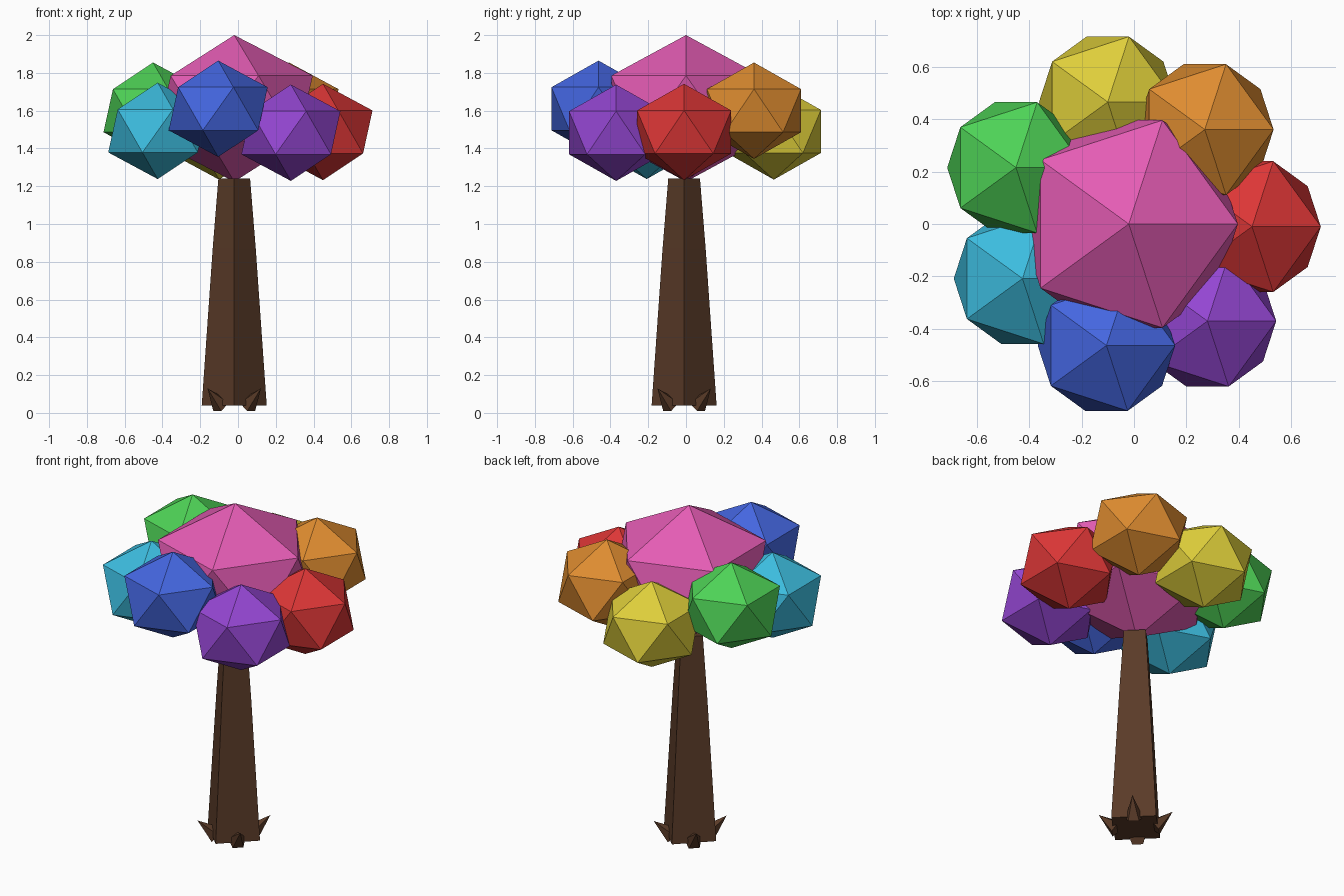
import bpy
import bmesh
from math import cos, sin, pi
from mathutils import Vector

cube = bpy.data.objects.get("Cube")
if cube:
    bpy.data.objects.remove(cube, do_unlink=True)


def to_linear(c):
    c /= 255
    return c / 12.92 if c <= 0.04045 else ((c + 0.055) / 1.055) ** 2.4


def material(name, *rgb):
    mat = bpy.data.materials.new(name)
    mat.use_nodes = True
    color = (*[to_linear(c) for c in rgb], 1)
    mat.diffuse_color = color
    bsdf = mat.node_tree.nodes["Principled BSDF"]
    bsdf.inputs["Base Color"].default_value = color
    bsdf.inputs["Roughness"].default_value = 0.9
    return mat


def finish(name, mat):
    obj = bpy.context.object
    obj.name = obj.data.name = name
    obj.data.materials.append(mat)
    return obj


def foliage(name, mat, center, radius, height):
    """Flat-shaded icosahedron, slightly squashed."""
    bpy.ops.mesh.primitive_ico_sphere_add(subdivisions=1, radius=1, location=center)
    obj = finish(name, mat)
    obj.scale = (radius, radius, height)


brown = material("bark brown", 90, 59, 40)
AXIS = Vector((-0.02, -0.01, 0))

# Trunk: four-sided taper with a corner facing the front
bm = bmesh.new()
rings = []
for z, r in ((0.04, 0.172), (0.87, 0.114), (1.24, 0.084)):
    rings.append([bm.verts.new(AXIS + Vector((r * cos(i * pi / 2), r * sin(i * pi / 2), z)))
                  for i in range(4)])
for low, high in zip(rings, rings[1:]):
    for i in range(4):
        j = (i + 1) % 4
        bm.faces.new((low[i], low[j], high[j], high[i]))
bm.faces.new(rings[0][::-1])
bm.faces.new(rings[-1])
mesh = bpy.data.meshes.new("trunk")
bm.to_mesh(mesh)
bm.free()
mesh.materials.append(brown)
bpy.context.collection.objects.link(bpy.data.objects.new("trunk", mesh))

# Roots: a spike out of the middle of each trunk side
for n in range(4):
    a = pi / 4 + n * pi / 2
    out = Vector((cos(a), sin(a), 0))
    base = AXIS + out * 0.10 + Vector((0, 0, 0.04))
    tip = AXIS + out * 0.20 + Vector((0, 0, 0.13))
    axis = tip - base
    bpy.ops.mesh.primitive_cone_add(vertices=5, radius1=0.05, depth=axis.length,
                                    location=(base + tip) / 2,
                                    rotation=axis.to_track_quat("Z", "Y").to_euler())
    finish(f"root_{n + 1}", brown)

# Crown: a large central clump ringed by seven smaller ones
foliage("crown_center", material("pink", 228, 92, 180), (-0.02, 0, 1.612), 0.465, 0.388)
clumps = {
    "red": ((220, 54, 54), (0.45, -0.01, 1.487)),
    "orange": ((222, 140, 48), (0.27, 0.36, 1.60)),
    "yellow": ((222, 206, 58), (-0.10, 0.465, 1.49)),
    "green": ((78, 210, 86), (-0.45, 0.215, 1.60)),
    "cyan": ((60, 188, 222), (-0.425, -0.208, 1.493)),
    "blue": ((68, 102, 224), (-0.105, -0.463, 1.61)),
    "purple": ((148, 70, 210), (0.28, -0.37, 1.483)),
}
for color, (rgb, center) in clumps.items():
    foliage(f"crown_{color}", material(color, *rgb), center, 0.293, 0.255)
